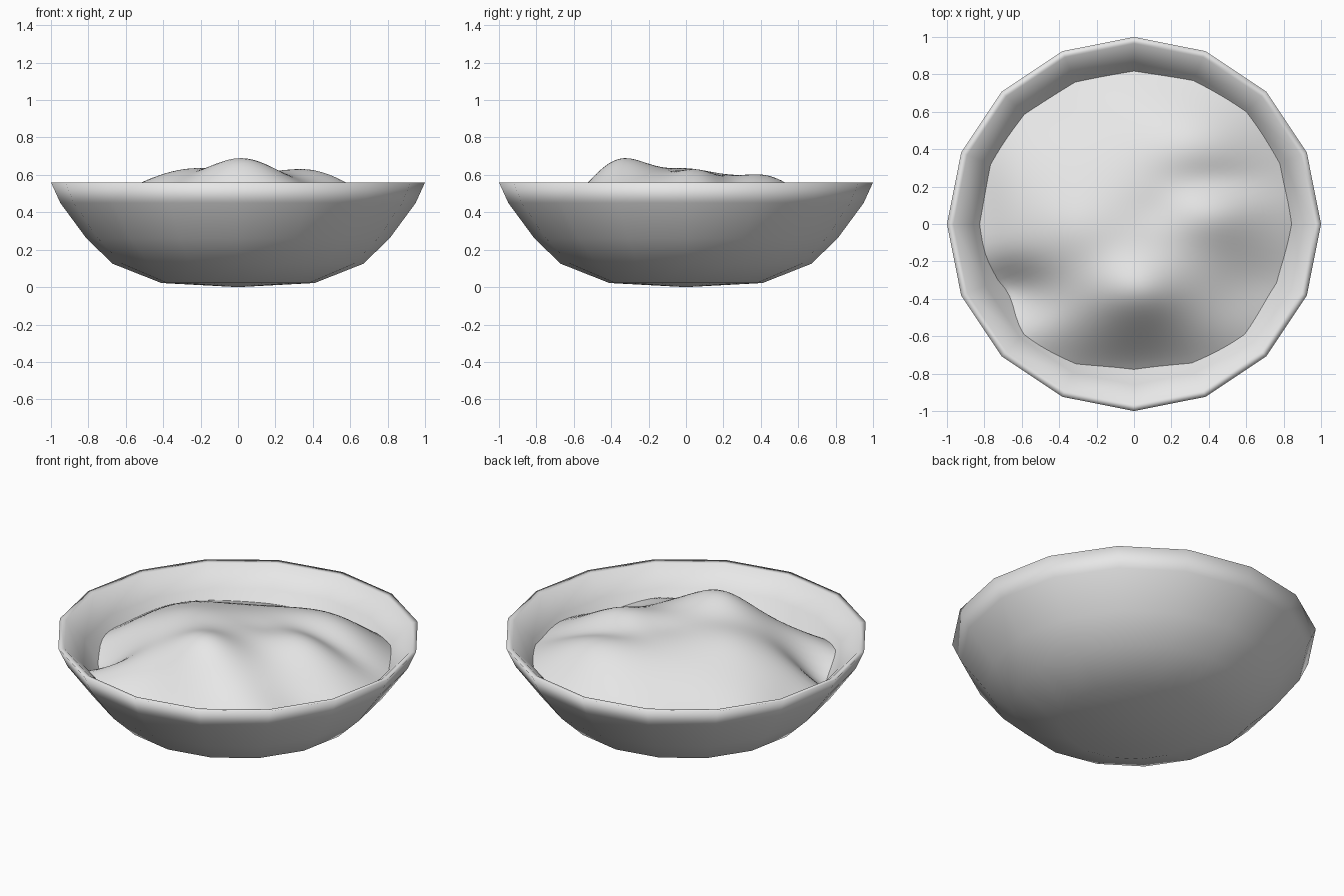
import bpy, bmesh, math

if "Cube" in bpy.data.objects:
    bpy.data.objects.remove(bpy.data.objects["Cube"], do_unlink=True)

SIDES = 16
OUTER = [(0.41, 0.022), (0.67, 0.125), (0.81, 0.26), (0.95, 0.45), (1.0, 0.56)]
INNER = [(0.965, 0.555), (0.86, 0.45), (0.77, 0.28), (0.62, 0.17), (0.38, 0.08)]

grey = bpy.data.materials.new("light_grey")
grey.use_nodes = True
grey.diffuse_color = (0.8, 0.8, 0.8, 1)
grey.node_tree.nodes["Principled BSDF"].inputs["Base Color"].default_value = (0.8, 0.8, 0.8, 1)


def ring_mesh(name, rings, bottom, top):
    """Skin a list of point rings, closing each end with a fan when a point is given."""
    bm = bmesh.new()
    loops = [[bm.verts.new(p) for p in ring] for ring in rings]
    n = len(loops[0])
    for a, b in zip(loops, loops[1:]):
        for i in range(n):
            j = (i + 1) % n
            bm.faces.new((a[i], a[j], b[j], b[i]))
    if bottom:
        v = bm.verts.new(bottom)
        for i in range(n):
            bm.faces.new((v, loops[0][(i + 1) % n], loops[0][i]))
    if top:
        v = bm.verts.new(top)
        for i in range(n):
            bm.faces.new((v, loops[-1][i], loops[-1][(i + 1) % n]))
    mesh = bpy.data.meshes.new(name)
    bm.to_mesh(mesh)
    bm.free()
    mesh.materials.append(grey)
    mesh.shade_smooth()
    obj = bpy.data.objects.new(name, mesh)
    bpy.context.collection.objects.link(obj)
    return obj


def polar(r, a, z):
    return (r * math.cos(a), r * math.sin(a), z)


# Bowl: faceted outer wall, thin rim and inner wall
bowl_rings = [[polar(r, math.tau * i / SIDES, z) for i in range(SIDES)] for r, z in OUTER + INNER]
ring_mesh("bowl", bowl_rings, (0, 0, 0), (0, 0, 0.06))

# Lumps and hollows in the filling: x, y, height, spread along x, spread along y
LUMPS = [
    (0.02, -0.36, 0.105, 0.17, 0.13),
    (0.43, 0.05, 0.055, 0.17, 0.11),
    (-0.32, -0.02, 0.035, 0.17, 0.14),
    (0.35, 0.45, 0.06, 0.22, 0.13),
    (0.02, -0.82, -0.16, 0.3, 0.16),
    (0.65, -0.32, -0.05, 0.2, 0.14),
    (-0.68, -0.36, -0.15, 0.17, 0.11),
    (0.45, 0.23, -0.025, 0.2, 0.07),
    (0.12, 0.08, -0.015, 0.12, 0.08),
    (-0.32, 0.6, -0.05, 0.28, 0.2),
    (0.1, 0.85, -0.05, 0.3, 0.12),
    (-0.85, 0.1, -0.045, 0.12, 0.25),
]


def filling_height(x, y):
    z = 0.42 + 0.2 * (1 - (x * x + y * y) / 0.7)
    for cx, cy, h, sx, sy in LUMPS:
        z += h * math.exp(-((x - cx) / sx) ** 2 / 2 - ((y - cy) / sy) ** 2 / 2)
    return z


def wall_height(r, a):
    """Height of the faceted inner wall at a given radius and direction."""
    step = math.tau / SIDES
    r *= math.cos((a % step) - step / 2) / math.cos(step / 2)
    for (r1, z1), (r0, z0) in zip(INNER, INNER[1:]):
        if r0 <= r <= r1:
            return z0 + (z1 - z0) * (r - r0) / (r1 - r0)
    return 0.0


def edge_radius(a):
    """Radius at which the filling has just sunk into the wall."""
    r = 0.6
    while r < 0.93 and filling_height(r * math.cos(a), r * math.sin(a)) > wall_height(r, a) - 0.01:
        r += 0.004
    return r


# Filling: lumpy surface running into the wall
SEGMENTS, RINGS = 96, 28
angles = [math.tau * i / SEGMENTS for i in range(SEGMENTS)]
edges = [edge_radius(a) for a in angles]
fill_rings = []
for k in range(RINGS, 0, -1):
    ring = []
    for a, edge in zip(angles, edges):
        x, y, _ = polar(edge * k / RINGS, a, 0)
        ring.append((x, y, filling_height(x, y)))
    fill_rings.append(ring)
ring_mesh("filling", fill_rings, None, (0, 0, filling_height(0, 0)))
